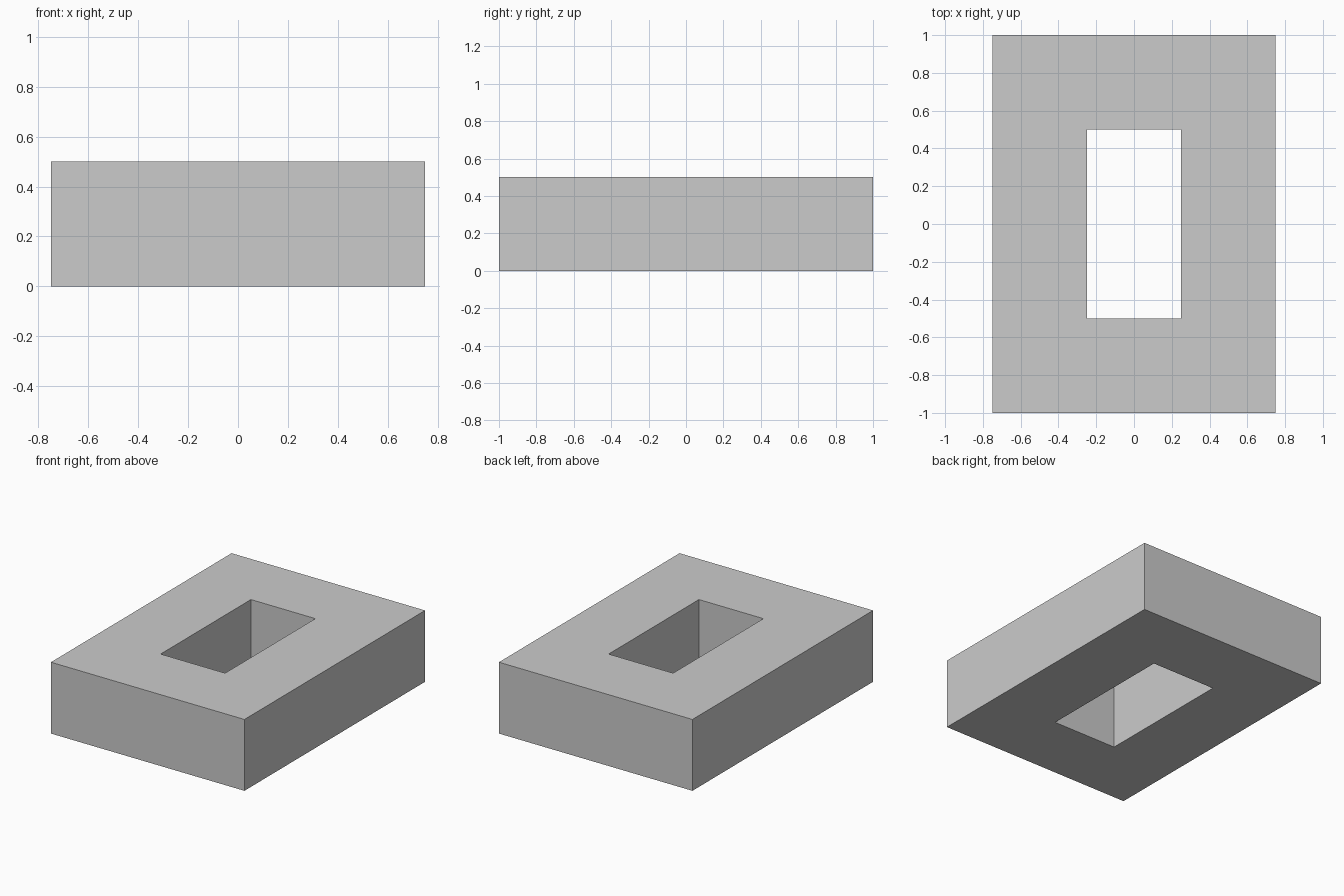
import bpy
import bmesh

if "Cube" in bpy.data.objects:
    bpy.data.objects.remove(bpy.data.objects["Cube"])

HEIGHT = 0.5
OUTER = (0.75, 1.0)   # half width, half depth of the block
INNER = (0.25, 0.5)   # half width, half depth of the through hole


def ring(bm, half, z):
    """Four corners of a centred rectangle, counter-clockwise."""
    x, y = half
    return [bm.verts.new((sx * x, sy * y, z))
            for sx, sy in ((-1, -1), (1, -1), (1, 1), (-1, 1))]


# Rectangular frame: four rings joined in a closed loop of quads
bm = bmesh.new()
rings = [ring(bm, OUTER, 0), ring(bm, OUTER, HEIGHT),
         ring(bm, INNER, HEIGHT), ring(bm, INNER, 0)]
for r, lower in enumerate(rings):
    upper = rings[(r + 1) % 4]
    for i in range(4):
        j = (i + 1) % 4
        bm.faces.new((lower[i], lower[j], upper[j], upper[i]))
bmesh.ops.recalc_face_normals(bm, faces=bm.faces)

mesh = bpy.data.meshes.new("rectangular_frame")
bm.to_mesh(mesh)
bm.free()
frame = bpy.data.objects.new("rectangular_frame", mesh)
bpy.context.collection.objects.link(frame)
